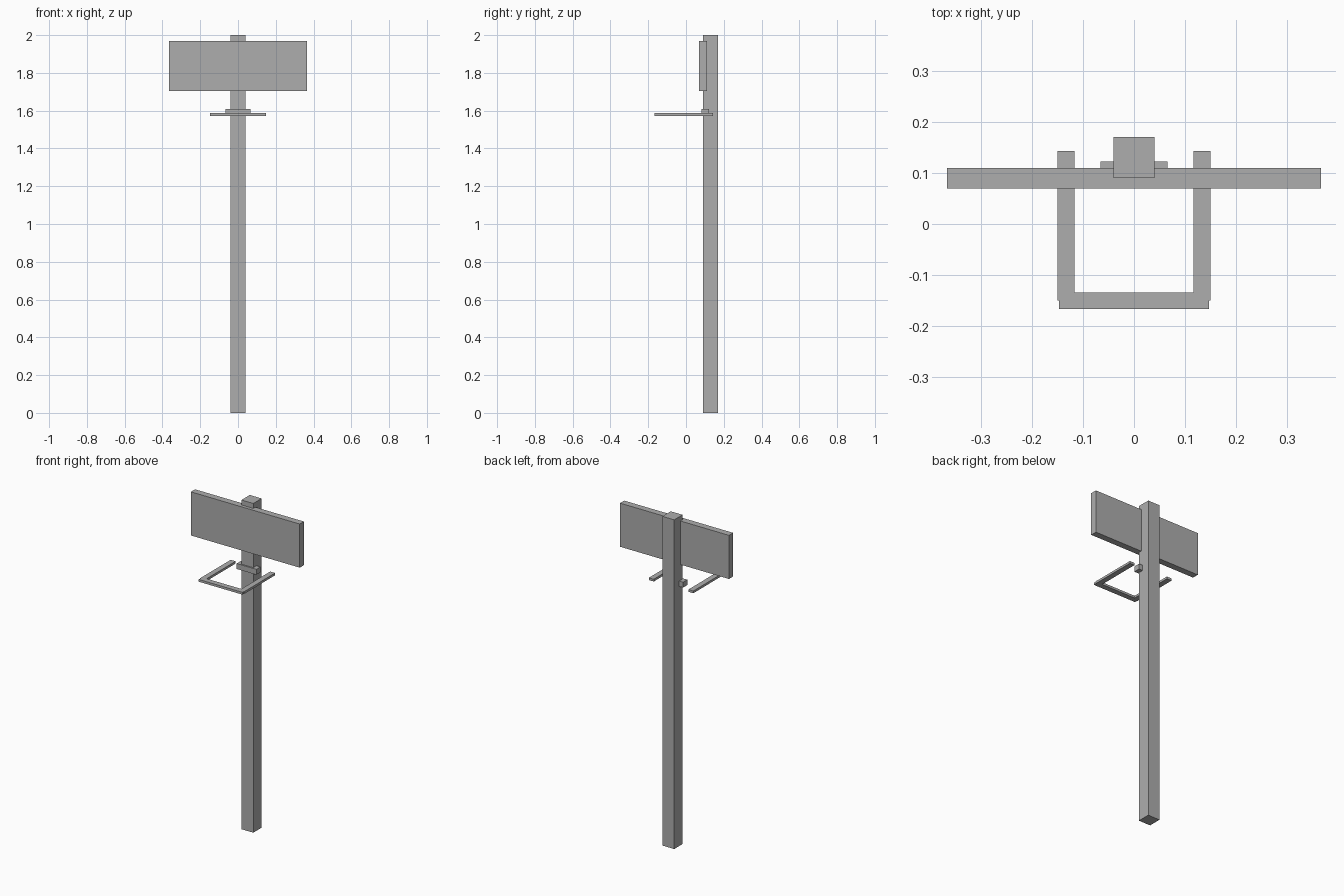
import bpy
from mathutils import Vector

cube = bpy.data.objects.get("Cube")
if cube:
    bpy.data.objects.remove(cube, do_unlink=True)

grey = bpy.data.materials.new("plain_grey")
grey.use_nodes = True
colour = (0.42, 0.42, 0.42, 1)
grey.diffuse_color = colour
grey.node_tree.nodes["Principled BSDF"].inputs["Base Color"].default_value = colour


def box(name, low, high):
    """Flat-sided box between two opposite corners."""
    low, high = Vector(low), Vector(high)
    bpy.ops.mesh.primitive_cube_add(size=1)
    ob = bpy.context.object
    ob.name = name
    centre, size = (low + high) / 2, high - low
    for v in ob.data.vertices:
        v.co = Vector(a * b for a, b in zip(v.co, size))
    ob.location = centre
    ob.data.materials.append(grey)
    return ob


# Square upright and the board fixed to its front
box("post", (-0.04, 0.09, 0), (0.04, 0.17, 2))
box("backboard", (-0.366, 0.07, 1.705), (0.366, 0.11, 1.97))

# Small block that holds the rim
box("rim_bracket", (-0.066, 0.082, 1.577), (0.066, 0.122, 1.61))

# Open square rim: two side bars and a front bar
rim_bottom, rim_top = 1.573, 1.587
for side, x in (("left", 0.133), ("right", -0.133)):
    box(side + "_rim_bar", (x - 0.0165, -0.15, rim_bottom), (x + 0.0165, 0.143, rim_top))
box("front_rim_bar", (-0.147, -0.167, rim_bottom), (0.147, -0.134, rim_top))
